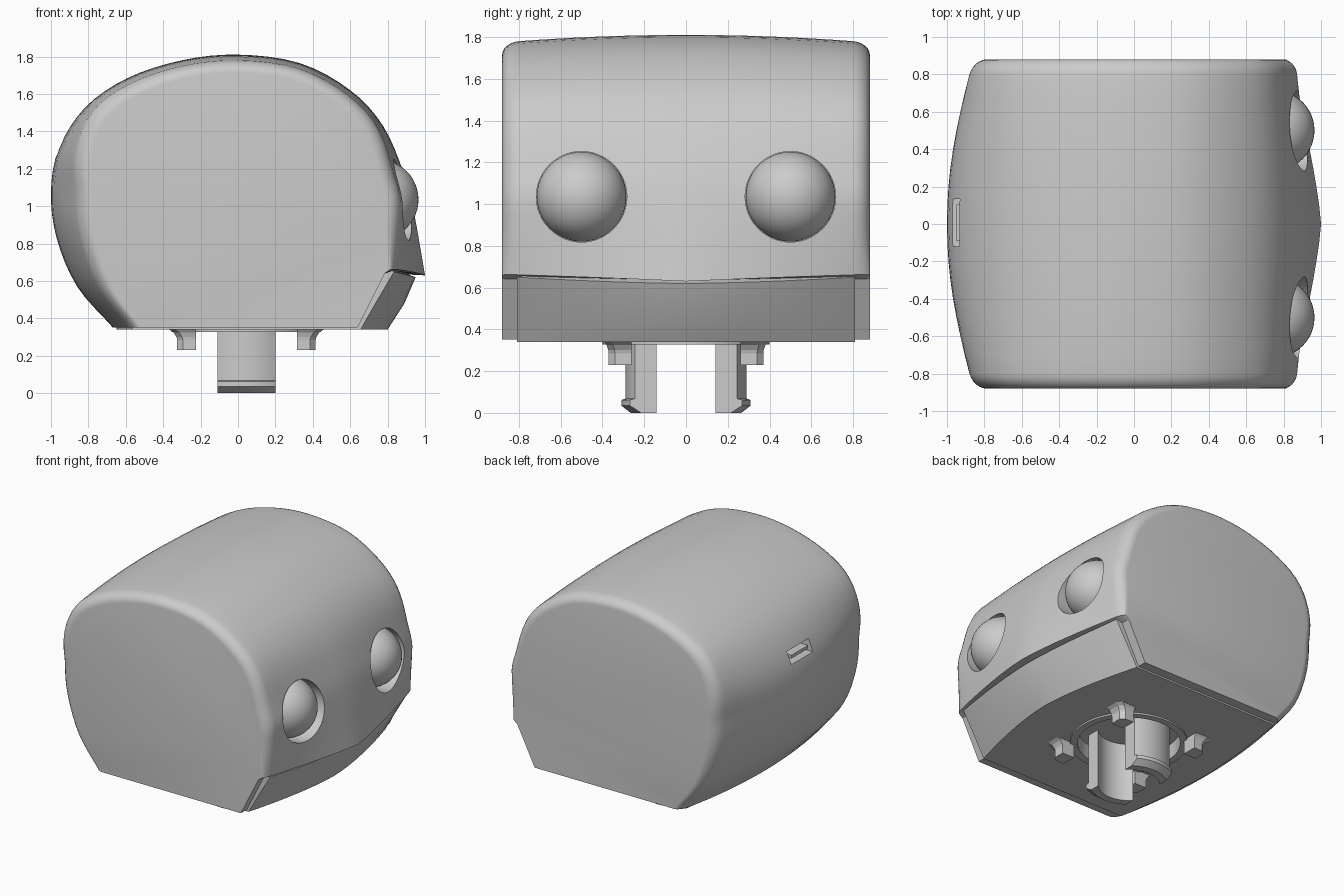
import bpy, bmesh
from math import sin, cos, pi, sqrt
from mathutils import Vector

old = bpy.data.objects.get("Cube")
if old:
    bpy.data.objects.remove(old)

grey = bpy.data.materials.new("plain grey")
grey.use_nodes = True
COLOUR = (0.6, 0.6, 0.6, 1)
grey.diffuse_color = COLOUR
grey.node_tree.nodes["Principled BSDF"].inputs["Base Color"].default_value = COLOUR


def loft(name, sections):
    """Skin a closed solid through rings with equal point counts."""
    bm = bmesh.new()
    rings = [[bm.verts.new(p) for p in s] for s in sections]
    for a, b in zip(rings, rings[1:]):
        for i in range(len(a)):
            j = (i + 1) % len(a)
            bm.faces.new((a[i], a[j], b[j], b[i]))
    bm.faces.new(rings[0])
    bm.faces.new(rings[-1])
    bmesh.ops.recalc_face_normals(bm, faces=bm.faces)
    mesh = bpy.data.meshes.new(name)
    bm.to_mesh(mesh)
    bm.free()
    mesh.materials.append(grey)
    obj = bpy.data.objects.new(name, mesh)
    bpy.context.collection.objects.link(obj)
    return obj


def activate(obj):
    bpy.ops.object.select_all(action='DESELECT')
    obj.select_set(True)
    bpy.context.view_layer.objects.active = obj


def smooth(obj, angle=0.5):
    activate(obj)
    bpy.ops.object.shade_smooth_by_angle(angle=angle)


def cut(obj, cutter):
    cutter.hide_render = True
    mod = obj.modifiers.new("cut", 'BOOLEAN')
    mod.operation, mod.solver, mod.object = 'DIFFERENCE', 'EXACT', cutter
    activate(obj)
    bpy.ops.object.modifier_apply(modifier=mod.name)
    bpy.data.objects.remove(cutter)


def spline(points, steps=4):
    """Smooth curve through the given profile points."""
    p = [Vector(q) for q in points]
    p = [2 * p[0] - p[1]] + p + [2 * p[-1] - p[-2]]
    out = []
    for a, b, c, d in zip(p, p[1:], p[2:], p[3:]):
        for k in range(steps):
            t = k / steps
            out.append(0.5 * (2 * b + (c - a) * t + (2 * a - 5 * b + 4 * c - d) * t ** 2
                              + (3 * b - a - 3 * c + d) * t ** 3))
    return out + [p[-2]]


def clamp(v):
    return max(0, min(1, v))


def box(name, x, y, z):
    return loft(name, [[(a, y[0], z[0]), (a, y[1], z[0]), (a, y[1], z[1]), (a, y[0], z[1])] for a in x])


def disc(radius, at, axis, n=48):
    ring = [(radius * cos(2 * pi * i / n), radius * sin(2 * pi * i / n)) for i in range(n)]
    if axis == 'x':
        return [(at[0], at[1] + u, at[2] + v) for u, v in ring]
    return [(at[0] + u, at[1] + v, at[2]) for u, v in ring]


# Head shell: profile from the back bottom edge over the crown to the lip
BASE = 0.352
profile = spline([(-.67, BASE), (-.86, .57), (-.97, .83), (-1, 1.08), (-.957, 1.31), (-.815, 1.53),
                  (-.59, 1.685), (-.3, 1.78), (0, 1.81), (.33, 1.765), (.6, 1.62), (.775, 1.43),
                  (.885, 1.18), (.94, .97), (1, .63)])


def shell_section(y, inset):
    t = abs(y) / 0.8
    ring = []
    for x, z in profile:
        w = inset
        if x > 0:
            w *= .3 + .7 * clamp((z - .63) / .25)
            taper = .055 + .095 * clamp((1.05 - z) / .42) - .035 * clamp((z - 1.2) / .3)
            nx = x * (1 - taper * t ** 1.3)
        else:
            nx = x * (1 - (.13 - .1 * clamp((z - 1.1) / .5)) * t * t)
        nz = z - .03 * t * t * (z - BASE) / 1.46
        if x > 0 and z < 1:
            nz += .1 * t * (1 - z)
        ring.append((nx * (1 - .08 * w), y, BASE + (nz - BASE) * (1 - .04 * w)))
    return ring + [(.785, y, .64), (.64, y, BASE)]


side = [(0.8 + 0.08 * sin(a), 1 - cos(a)) for a in [k * pi / 12 for k in range(1, 7)]]
stations = [(-y, i) for y, i in reversed(side)]
stations += [(k / 10, 0) for k in range(-8, 9)] + side
shell = loft("head_shell", [shell_section(y, i) for y, i in stations])

# Eye sockets and eyeballs
EYE_R, EYE_Z = 0.215, 1.035
for s, label in ((-1, "right"), (1, "left")):
    cut(shell, loft("socket_cutter", [disc(EYE_R + .002, (x, s * .5, EYE_Z), 'x') for x in (.72, 1.2)]))
    bpy.ops.mesh.primitive_uv_sphere_add(segments=48, ring_count=24, radius=EYE_R,
                                         location=(.75, s * .5, EYE_Z))
    eye = bpy.context.object
    eye.name = label + "_eye"
    eye.data.materials.append(grey)
    smooth(eye)

# Port slot in the back with its contact tongue
cut(shell, box("slot_cutter", (-1.1, -.85), (-.12, .135), (1.27, 1.36)))
box("port_tongue", (-.95, -.84), (-.09, .105), (1.30, 1.325))


# Jaw and base plate in one piece, set between the cheeks
def jaw_section(y):
    t = (abs(y) / 0.81) ** 1.6
    back = -.65 * (1 - .13 * t)
    front = [(.80 - .145 * t, .34), (.89 - .155 * t, .48), (.95 - .115 * t, .62 + .03 * t)]
    ring = [(back, .34)] + front + [(.76, .69), (.6, .40), (back, .37)]
    return [(x, y, z) for x, z in ring]


jaw = loft("jaw_and_base", [jaw_section(.81 * k / 10) for k in range(-10, 11)])

# Neck mount: round recess with a low rim, four corner lugs and two barbed clips
CX = 0.045
rim = loft("mount_rim", [disc(.40, (CX, 0, z), 'z') for z in (.345, .328)])
for part in (shell, jaw, rim):
    cut(part, loft("recess_cutter", [disc(.35, (CX, 0, z), 'z') for z in (.2, .44)]))
    smooth(part, 0.4)

for sx in (-1, 1):
    for sy in (-1, 1):
        rings = []
        for z, grow in ((.345, .05), (.325, .02), (.30, .004), (.285, 0), (.23, 0)):
            x0, x1, y0, y1 = .27, .37 + grow, .26, .37 + grow * .5
            c = .03
            plan = [(x0, y0), (x1, y0), (x1, y1 - c), (x1 - c, y1), (x0, y1)]
            rings.append([(CX + sx * x, sy * y, z) for x, y in plan])
        loft("mount_lug", rings)

HALF, INNER = 0.155, 0.21
xs = [HALF * k / 8 for k in range(-8, 9)]
for sy in (-1, 1):
    rings = []
    for z, outer in ((.45, .29), (.068, .29), (.062, .31), (.035, .31), (0, .265)):
        plan = [(x, sqrt(outer ** 2 - x * x)) for x in xs]
        plan += [(x, sqrt(INNER ** 2 - x * x)) for x in reversed(xs)]
        rings.append([(CX + x, sy * y, z) for x, y in plan])
    smooth(loft("mount_clip", rings))
